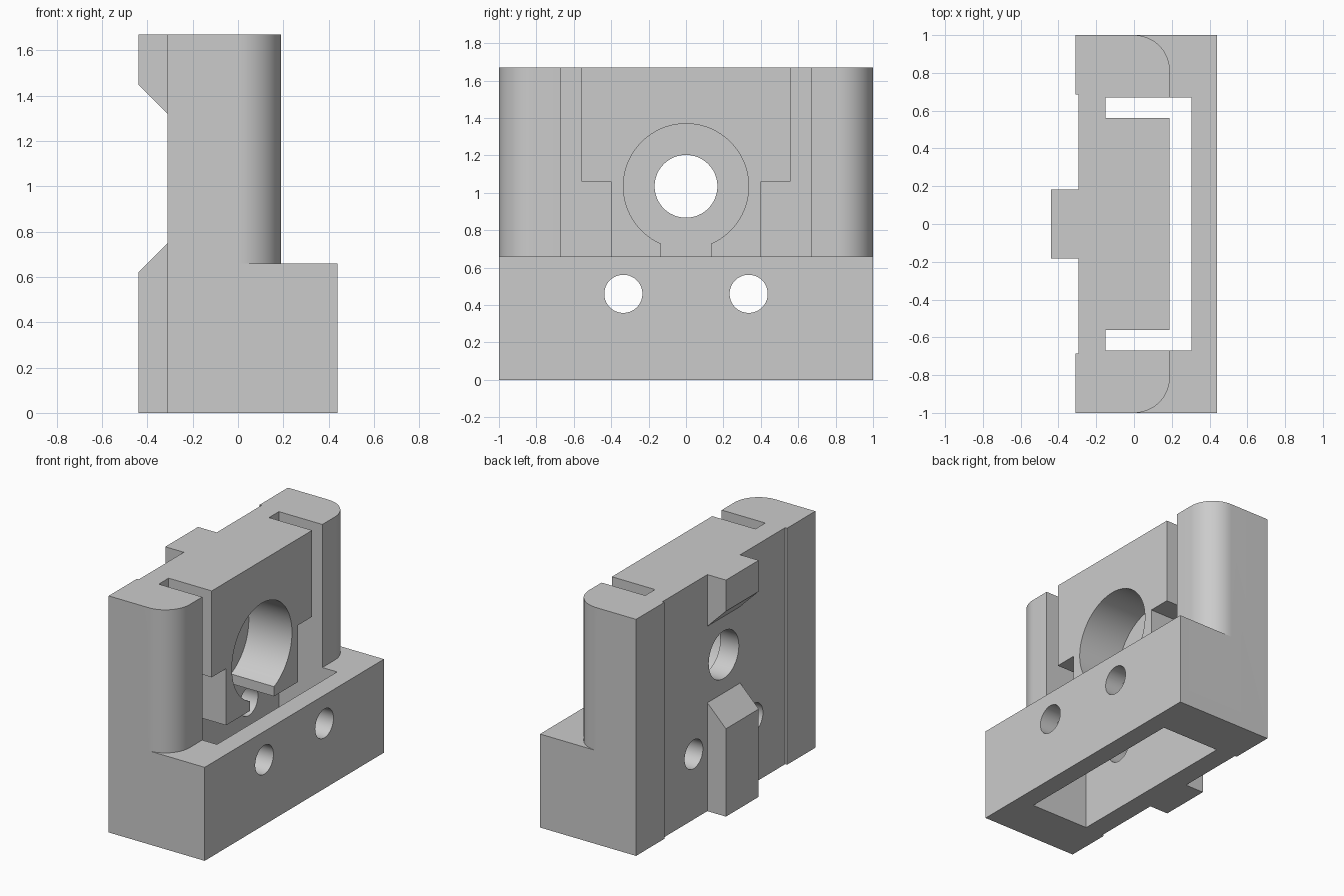
import bpy, bmesh
from math import sin, cos, pi, asin

cube = bpy.data.objects.get("Cube")
if cube:
    bpy.data.objects.remove(cube, do_unlink=True)

grey = bpy.data.materials.new("machined grey")
grey.use_nodes = True
grey.diffuse_color = (0.6, 0.6, 0.6, 1)
grey.node_tree.nodes["Principled BSDF"].inputs["Base Color"].default_value = (0.6, 0.6, 0.6, 1)


def prism(name, pts, axis, lo, hi):
    """Extrude a 2D outline: (x, y) along z, (y, z) along x or (x, z) along y."""
    place = {"x": lambda a, b, c: (c, a, b),
             "y": lambda a, b, c: (a, c, b),
             "z": lambda a, b, c: (a, b, c)}[axis]
    bm = bmesh.new()
    low = [bm.verts.new(place(a, b, lo)) for a, b in pts]
    high = [bm.verts.new(place(a, b, hi)) for a, b in pts]
    bm.faces.new(low)
    bm.faces.new(high)
    for i in range(len(pts)):
        j = (i + 1) % len(pts)
        bm.faces.new((low[i], low[j], high[j], high[i]))
    bmesh.ops.recalc_face_normals(bm, faces=bm.faces)
    mesh = bpy.data.meshes.new(name)
    bm.to_mesh(mesh)
    bm.free()
    mesh.materials.append(grey)
    obj = bpy.data.objects.new(name, mesh)
    bpy.context.collection.objects.link(obj)
    return obj


def arc(cx, cy, r, start, end, n):
    return [(cx + r * cos(start + (end - start) * i / n),
             cy + r * sin(start + (end - start) * i / n)) for i in range(n + 1)]


def rect(a0, a1, b0, b1):
    return [(a0, b0), (a1, b0), (a1, b1), (a0, b1)]


def mirror_y(half):
    """Complete a plan outline that runs from the +y side."""
    return half + [(x, -y) for x, y in reversed(half)]


def combine(target, tool, operation):
    mod = target.modifiers.new(operation, "BOOLEAN")
    mod.operation = operation
    mod.solver = "EXACT"
    mod.object = tool
    bpy.ops.object.select_all(action="DESELECT")
    bpy.context.view_layer.objects.active = target
    target.select_set(True)
    bpy.ops.object.modifier_apply(modifier=mod.name)
    bpy.data.objects.remove(tool, do_unlink=True)


TOP, LEDGE = 1.67, 0.66

# Tall back body with rounded front corners and a shallow relief on its back
back = [(-0.295, 0.685), (-0.31, 0.685), (-0.31, 1)]
body = prism("bearing_housing", mirror_y(back + arc(0, 0.81, 0.19, pi / 2, 0, 20)),
             "z", 0, TOP)

# Wide lower block
combine(body, prism("lower_block", rect(-0.1, 0.44, -1, 1), "z", 0, LEDGE), "UNION")

# Rectangular pocket running right through from top to bottom
combine(body, prism("pocket", rect(-0.15, 0.305, -0.67, 0.67), "z", -0.1, 1.8), "DIFFERENCE")

# Stepped boss with a large bore that is open to a slot at the bottom
CZ, R, SLOT = 1.035, 0.335, 0.135
gap = asin(SLOT / R)
boss = [(-SLOT, LEDGE), (-0.4, LEDGE), (-0.4, 1.06), (-0.56, 1.06), (-0.56, TOP),
        (0.56, TOP), (0.56, 1.06), (0.4, 1.06), (0.4, LEDGE), (SLOT, LEDGE)]
boss += arc(0, CZ, R, -pi / 2 + gap, 1.5 * pi - gap, 64)
combine(body, prism("boss", boss, "x", -0.2, 0.187), "UNION")

# Chamfered keys on the back
lower_key = [(-0.44, 0), (-0.2, 0), (-0.2, 0.735), (-0.295, 0.765), (-0.44, 0.62)]
upper_key = [(-0.44, TOP), (-0.2, TOP), (-0.2, 1.335), (-0.295, 1.305), (-0.44, 1.45)]
for name, outline in (("lower_key", lower_key), ("upper_key", upper_key)):
    combine(body, prism(name, outline, "y", -0.183, 0.183), "UNION")

# Small bore through the back wall and two cross holes through both walls
combine(body, prism("bore", arc(0, CZ, 0.168, 0, 2 * pi, 48)[:-1], "x", -0.6, -0.05), "DIFFERENCE")
for side in (-1, 1):
    hole = arc(side * 0.335, 0.46, 0.102, 0, 2 * pi, 40)[:-1]
    combine(body, prism("cross_hole", hole, "x", -0.6, 0.6), "DIFFERENCE")

bpy.ops.object.select_all(action="DESELECT")
body.select_set(True)
bpy.context.view_layer.objects.active = body
bpy.ops.object.shade_smooth_by_angle(angle=0.5)
